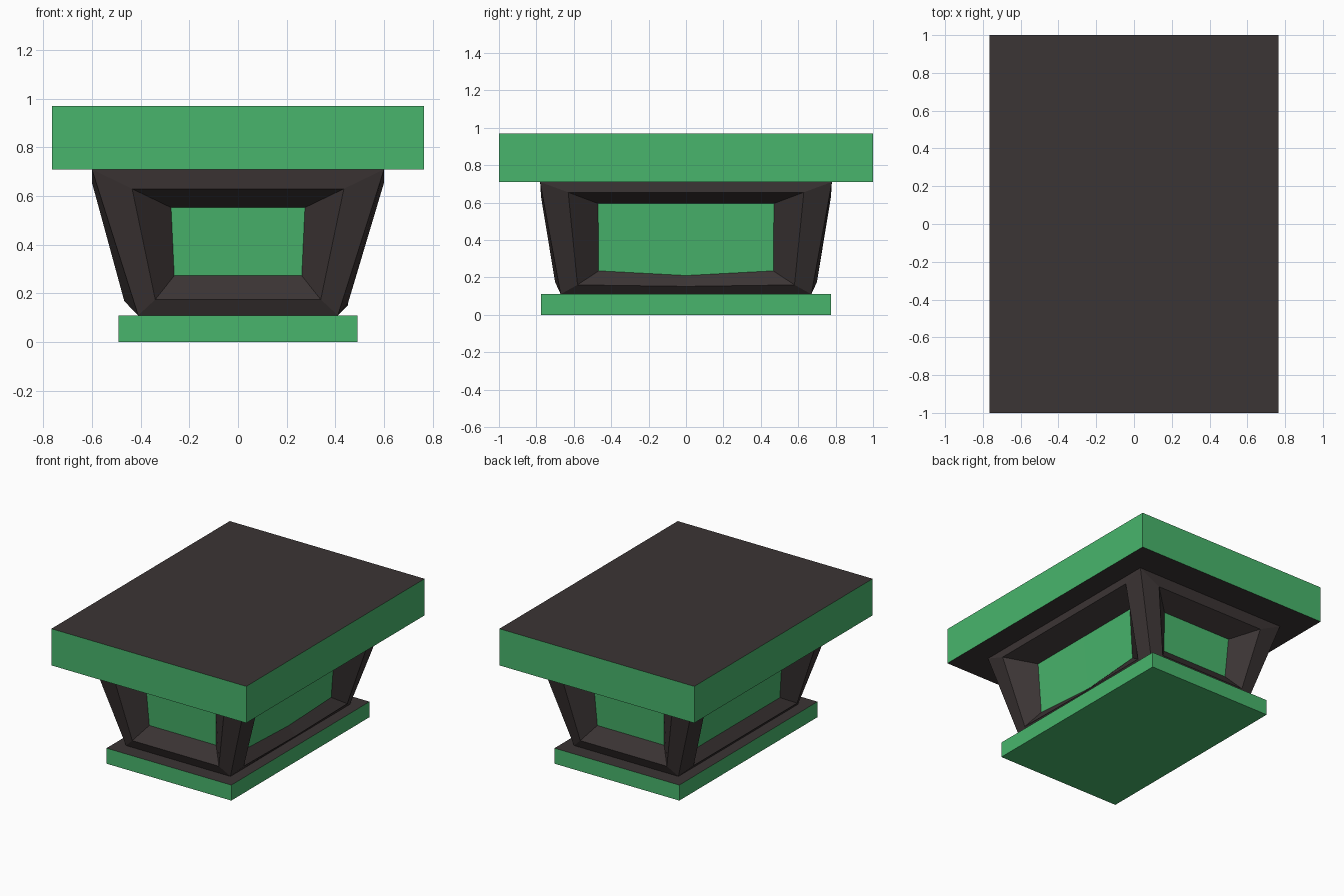
import bpy
import bmesh
from mathutils import Matrix
from math import radians

cube = bpy.data.objects.get("Cube")
if cube:
    bpy.data.objects.remove(cube, do_unlink=True)


def material(name, rgb):
    mat = bpy.data.materials.new(name)
    mat.use_nodes = True
    mat.diffuse_color = (*rgb, 1)
    bsdf = mat.node_tree.nodes["Principled BSDF"]
    bsdf.inputs["Base Color"].default_value = (*rgb, 1)
    bsdf.inputs["Roughness"].default_value = 0.8
    return mat


GREEN = material("green", (0.065, 0.46, 0.15))
DARK = material("dark brown grey", (0.044, 0.0345, 0.0345))


def finish(name, bm):
    mesh = bpy.data.meshes.new(name)
    bm.to_mesh(mesh)
    bm.free()
    mesh.materials.append(GREEN)
    mesh.materials.append(DARK)
    obj = bpy.data.objects.new(name, mesh)
    bpy.context.collection.objects.link(obj)
    return obj


def slab(name, hx, hy, z0, z1, is_dark):
    """Box with dark faces chosen by the z of their normal."""
    bm = bmesh.new()
    bmesh.ops.create_cube(bm, size=1)
    bmesh.ops.scale(bm, vec=(2 * hx, 2 * hy, z1 - z0), verts=bm.verts)
    bmesh.ops.translate(bm, vec=(0, 0, (z0 + z1) / 2), verts=bm.verts)
    bm.normal_update()
    for f in bm.faces:
        f.material_index = 1 if is_dark(f.normal.z) else 0
    return finish(name, bm)


def ring(top, bottom, fold=(0, 0)):
    """Six points (across, outward, z); fold shifts the lower middle point."""
    (wt, ot, zt), (wb, ob, zb) = top, bottom
    return [(-wt, ot, zt), (0, ot, zt), (wt, ot, zt),
            (wb, ob, zb), (0, ob + fold[0], zb + fold[1]), (-wb, ob, zb)]


def add_side(bm, angle, rings):
    """Raised frame, sloping recess and inset green panel on one side."""
    # local: across = x, outward = -y, then turned around z
    turn = Matrix.Rotation(radians(angle), 4, 'Z')
    loops = [[bm.verts.new(turn @ Matrix.Translation((u, -o, z)).to_translation())
              for u, o, z in r] for r in rings]
    for a, b in zip(loops, loops[1:]):
        for i in range(6):
            j = (i + 1) % 6
            bm.faces.new((a[j], a[i], b[i], b[j])).material_index = 1
    p = loops[-1]
    for quad in ((p[0], p[5], p[4], p[1]), (p[1], p[4], p[3], p[2])):
        bm.faces.new(quad).material_index = 0


# Each side: outer edge, raised rim, recessed panel
end_side = [ring((0.60, 0.78, 0.71), (0.41, 0.67, 0.11)),
            ring((0.435, 0.775, 0.63), (0.34, 0.70, 0.175)),
            ring((0.275, 0.64, 0.553), (0.262, 0.62, 0.273))]
left_side = [ring((0.78, 0.60, 0.71), (0.67, 0.41, 0.11)),
             ring((0.63, 0.60, 0.655), (0.58, 0.452, 0.16), (0, -0.008)),
             ring((0.47, 0.43, 0.595), (0.467, 0.405, 0.235), (-0.009, -0.025))]
right_side = [ring((0.78, 0.60, 0.71), (0.67, 0.41, 0.11)),
              ring((0.63, 0.60, 0.655), (0.58, 0.467, 0.168)),
              ring((0.47, 0.43, 0.595), (0.467, 0.41, 0.235))]

bm = bmesh.new()
for angle, rings in ((0, end_side), (90, left_side), (180, end_side), (270, right_side)):
    add_side(bm, angle, rings)
bmesh.ops.remove_doubles(bm, verts=bm.verts, dist=0.0005)
bmesh.ops.recalc_face_normals(bm, faces=bm.faces)
finish("tapered_body", bm)

# Wide top with dark upper and lower faces, base with dark upper face
slab("top_slab", 0.765, 1.0, 0.71, 0.97, lambda nz: abs(nz) > 0.5)
slab("base_slab", 0.49, 0.775, 0.0, 0.11, lambda nz: nz > 0.5)
